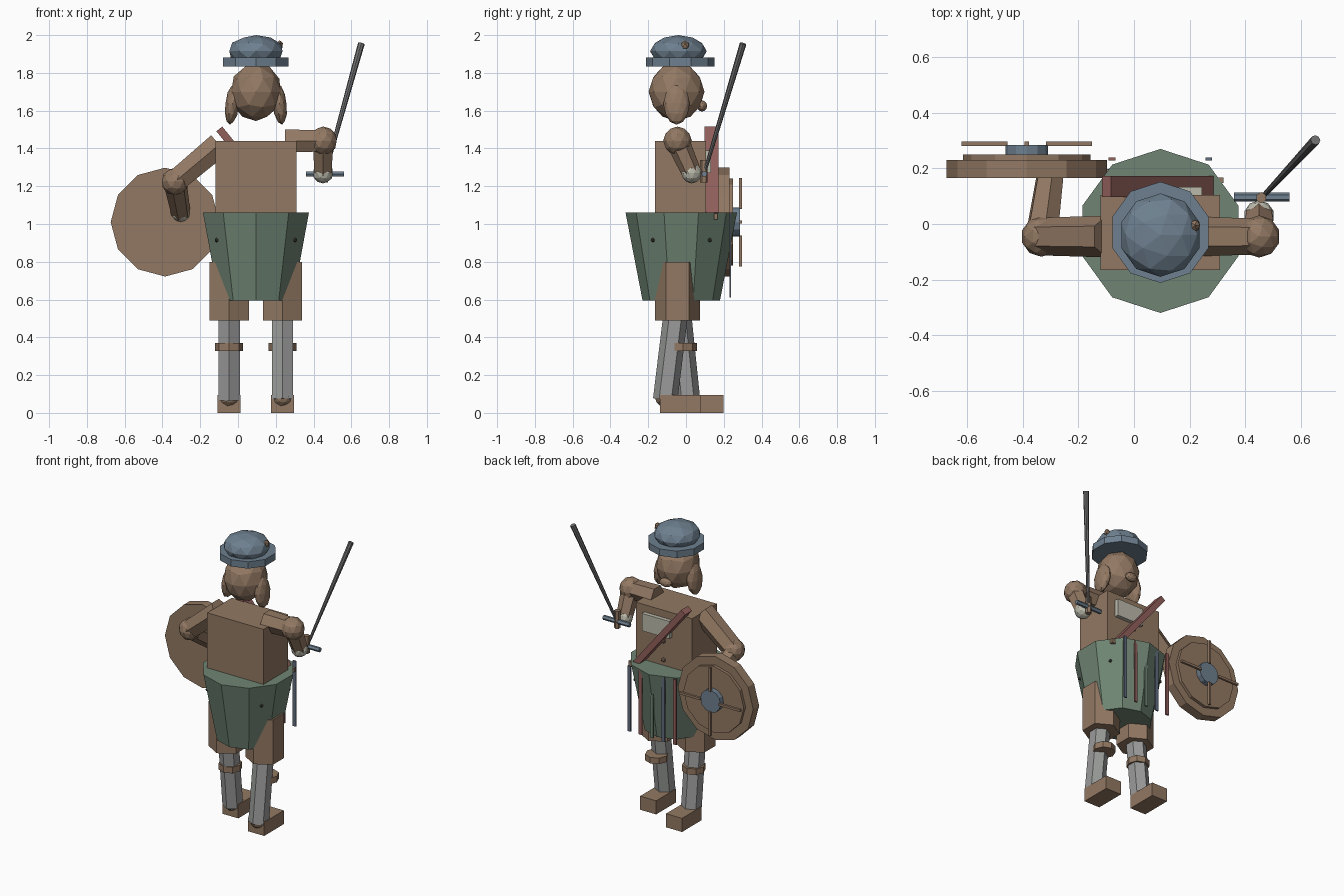
import bpy, bmesh, math
from mathutils import Vector, Matrix

if "Cube" in bpy.data.objects:
    bpy.data.objects.remove(bpy.data.objects["Cube"])


def material(name, r, g, b):
    m = bpy.data.materials.new(name)
    m.use_nodes = True
    m.diffuse_color = (r, g, b, 1)
    m.node_tree.nodes["Principled BSDF"].inputs["Base Color"].default_value = (r, g, b, 1)
    return m


BROWN = material("warm brown", .29, .19, .125)
GREEN = material("kilt green", .16, .235, .175)
BLUE = material("slate blue", .155, .215, .275)
NAVY = material("ribbon blue", .12, .15, .21)
RED = material("sash red", .28, .115, .105)
GREY = material("stocking grey", .32, .33, .32)
STEEL = material("dark steel", .16, .16, .165)
PALE = material("pale cloth", .5, .49, .41)
DARK = material("stud dark", .06, .06, .05)


def finish(name, bm, mat, matrix):
    me = bpy.data.meshes.new(name)
    bm.transform(matrix)
    bm.to_mesh(me)
    bm.free()
    me.materials.append(mat)
    ob = bpy.data.objects.new(name, me)
    bpy.context.collection.objects.link(ob)
    return ob


def box(name, mat, centre, size, turn=0):
    bm = bmesh.new()
    bmesh.ops.create_cube(bm, size=1)
    return finish(name, bm, mat, Matrix.Translation(centre) @ Matrix.Rotation(turn, 4, 'Y')
                  @ Matrix.Diagonal((*size, 1)))


def ball(name, mat, centre, radii, tilt=0, detail=2):
    bm = bmesh.new()
    bmesh.ops.create_icosphere(bm, subdivisions=detail, radius=1)
    if isinstance(radii, float):
        radii = (radii,) * 3
    return finish(name, bm, mat, Matrix.Translation(centre) @ Matrix.Rotation(tilt, 4, 'Y')
                  @ Matrix.Diagonal((*radii, 1)))


def rod(name, mat, a, b, r1, r2=None, sides=6):
    a, b = Vector(a), Vector(b)
    bm = bmesh.new()
    bmesh.ops.create_cone(bm, cap_ends=True, segments=sides, radius1=r1,
                          radius2=r1 if r2 is None else r2, depth=(b - a).length)
    turn = Vector((0, 0, 1)).rotation_difference(b - a).to_matrix().to_4x4()
    return finish(name, bm, mat, Matrix.Translation((a + b) / 2) @ turn)


CX = .095    # body centre line

# Torso, chest plate and buttons
box("torso", BROWN, (CX, -.03, 1.2), (.43, .27, .48))
box("chest_plate", PALE, (.14, .115, 1.33), (.21, .035, .12))
for i, z in enumerate((1.23, 1.1)):
    ball(f"chest_button_{i}", BROWN, (CX, .11, z), .016, detail=1)

# Diagonal sash with a small dirk at its lower end
box("sash", RED, (.09, .135, 1.27), (.6, .075, .04), math.radians(51))
box("dirk_blade", PALE, (.19, .158, 1.04), (.2, .014, .025))
box("dirk_grip", BROWN, (.305, .158, 1.04), (.035, .02, .03))

# Kilt with studs and hanging ribbons
rod("kilt", GREEN, (CX, -.025, .595), (CX, -.025, 1.06), .205, .295, 10)
for sx in (-1, 1):
    for sy in (-1, 1):
        ball(f"kilt_stud_{sx}_{sy}", DARK, (CX + sx * .207, -.025 + sy * .15, .915), .012, detail=1)
for i, mat in enumerate((RED, NAVY, GREEN, RED, NAVY)):
    box(f"ribbon_{i}", mat, (CX + (i - 2) * .087, .234, .835), (.024, .01, .45))

# Legs in mid-stride
for side, x, ankle in (("left", .235, -.11), ("right", -.047, .01)):
    rod(f"{side}_thigh", BROWN, (x, -.045, .49), (x, -.045, .8), .12)
    rod(f"{side}_shin", GREY, (x, ankle, .07), (x, -.045, .6), .065)
    ball(f"{side}_ankle", BROWN, (x, ankle, .085), .056)
    rod(f"{side}_garter", BROWN, (x, -.017, .328), (x, -.017, .37), .074, sides=8)
    box(f"{side}_boot", BROWN, (x, ankle + .08, .047), (.122, .215, .094))

# Left arm raised to the sword
shoulder, elbow, hand = (.25, -.045, 1.44), (.45, -.045, 1.44), (.45, .03, 1.27)
rod("left_upper_arm", BROWN, shoulder, elbow, .07, .065)
ball("left_elbow", BROWN, elbow, .076)
rod("left_forearm", BROWN, elbow, hand, .062, .052)
ball("left_hand", PALE, hand, .055)

# Right arm reaching to the shield
shoulder, elbow, hand = (-.1, -.045, 1.42), (-.333, -.045, 1.225), (-.303, .17, 1.06)
rod("right_upper_arm", BROWN, shoulder, elbow, .075, .068)
ball("right_elbow", BROWN, elbow, .073)
rod("right_forearm", BROWN, elbow, hand, .062, .052)
ball("right_hand", PALE, hand, .05)

# Round shield: body, raised face, boss and four bars
sx, sz = -.386, 1.01
for name, mat, y0, y1, r in (("shield_body", BROWN, .165, .23, .288),
                             ("shield_face", BROWN, .229, .25, .23),
                             ("shield_boss", BLUE, .24, .285, .077)):
    rod(name, mat, (sx, y0, sz), (sx, y1, sz), r, sides=12)
for i in range(4):
    a = i * math.pi / 2
    dx, dz = math.cos(a), math.sin(a)
    box(f"shield_bar_{i}", BROWN, (sx + .152 * dx, .288, sz + .152 * dz),
        (.016 + .148 * abs(dx), .016, .016 + .148 * abs(dz)))

# Sword
rod("sword_grip", BROWN, (.458, .095, 1.22), (.458, .095, 1.34), .02)
rod("sword_guard", BLUE, (.36, .097, 1.265), (.56, .097, 1.265), .016)
rod("sword_blade", STEEL, (.465, .1, 1.28), (.653, .302, 1.955), .009, .018, 8)

# Head with ears and nose
ball("head", BROWN, (CX, -.05, 1.7), (.138, .148, .155))
for s in (-1, 1):
    ball(f"ear_{s}", BROWN, (CX + s * .125, -.05, 1.635), (.038, .07, .11), -s * .12)
ball("nose", BROWN, (CX, .085, 1.625), (.045, .027, .03))

# Cap with brim and bobble
rod("cap_brim", BLUE, (CX, -.03, 1.835), (CX, -.03, 1.882), .182, sides=10)
ball("cap_dome", BLUE, (CX, -.04, 1.915), (.148, .15, .085))
ball("cap_bobble", BROWN, (.22, -.005, 1.945), (.02, .023, .028), detail=1)
